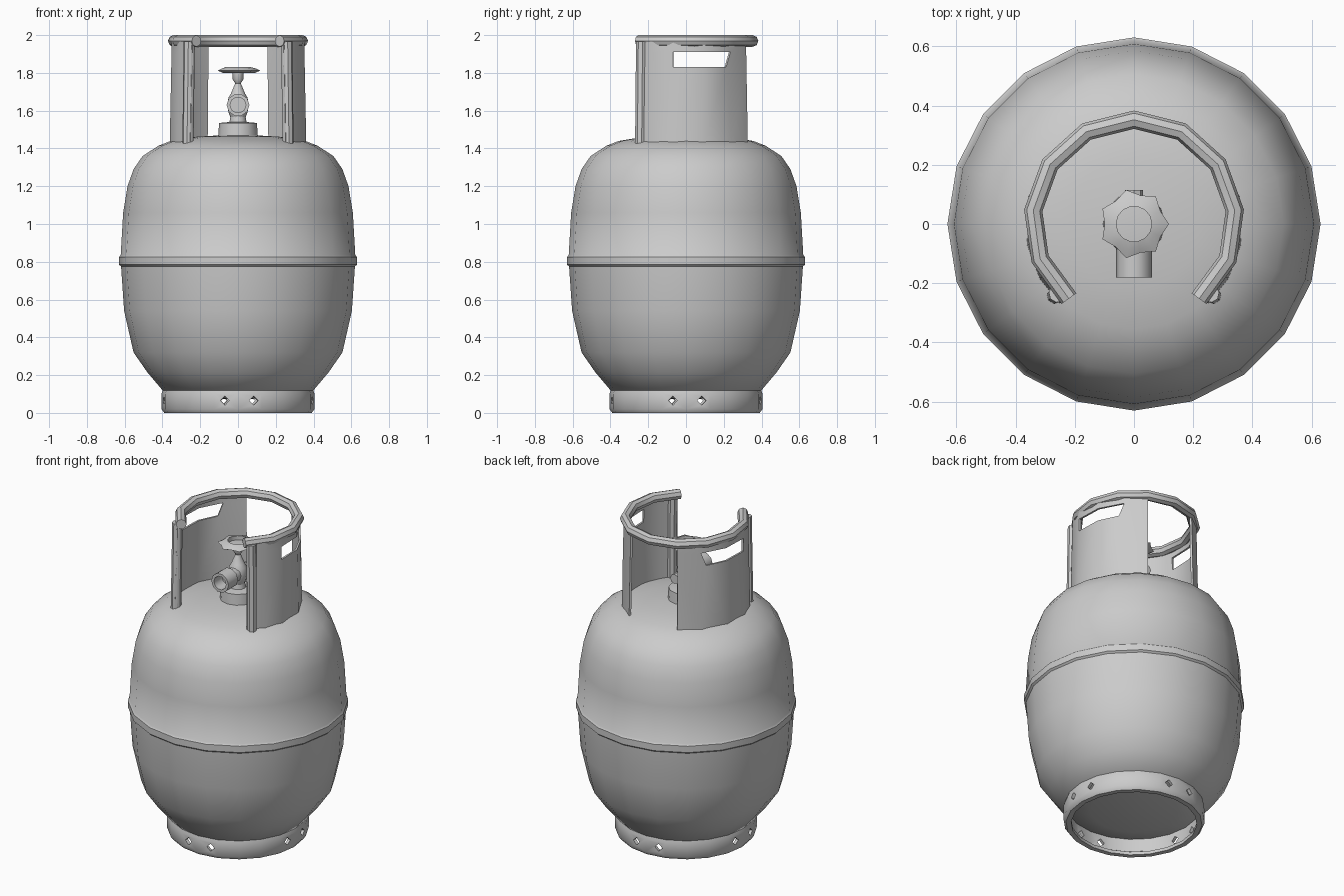
import bpy, bmesh
from math import sin, cos, pi, radians
from mathutils import Matrix, Vector

if "Cube" in bpy.data.objects:
    bpy.data.objects.remove(bpy.data.objects["Cube"])


def finish(name, bm, angle=40, matrix=None):
    if matrix:
        bm.transform(matrix)
    bmesh.ops.recalc_face_normals(bm, faces=bm.faces)
    me = bpy.data.meshes.new(name)
    bm.to_mesh(me)
    bm.free()
    ob = bpy.data.objects.new(name, me)
    bpy.context.collection.objects.link(ob)
    smooth(ob, angle)
    return ob


def smooth(ob, angle=40):
    bpy.ops.object.select_all(action='DESELECT')
    ob.select_set(True)
    bpy.context.view_layer.objects.active = ob
    bpy.ops.object.shade_smooth_by_angle(angle=radians(angle))


def lathe(name, profile, sides, closed=False, matrix=None, angle=40, wave=None):
    """Revolve (radius, height) points; wave = (min radius, factor) scallops the rim."""
    bm = bmesh.new()
    rings = []
    for r, z in profile:
        if r == 0:
            rings.append([bm.verts.new((0, 0, z))] * sides)
            continue
        ring = []
        for i in range(sides):
            a = 2 * pi * i / sides
            k = wave[1] if wave and r > wave[0] and i % 2 else 1
            ring.append(bm.verts.new((r * k * cos(a), r * k * sin(a), z)))
        rings.append(ring)
    pairs = list(zip(rings, rings[1:])) + ([(rings[-1], rings[0])] if closed else [])
    for lo, hi in pairs:
        for i in range(sides):
            j = (i + 1) % sides
            bm.faces.new(list(dict.fromkeys((lo[i], lo[j], hi[j], hi[i]))))
    return finish(name, bm, angle, matrix)


def tube(name, points, radius):
    cu = bpy.data.curves.new(name, 'CURVE')
    cu.dimensions = '3D'
    cu.bevel_depth = radius
    cu.bevel_resolution = 2
    cu.use_fill_caps = True
    sp = cu.splines.new('POLY')
    sp.points.add(len(points) - 1)
    for p, co in zip(sp.points, points):
        p.co = (*co, 1)
    ob = bpy.data.objects.new(name, cu)
    bpy.context.collection.objects.link(ob)
    bpy.ops.object.select_all(action='DESELECT')
    ob.select_set(True)
    bpy.context.view_layer.objects.active = ob
    bpy.ops.object.convert(target='MESH')
    smooth(bpy.context.object)


# Pressure vessel with weld band
lathe("tank_body", [(0, .07), (.25, .085), (.40, .12), (.48, .215), (.553, .32), (.603, .54),
                    (.619, .775), (.63, .785), (.63, .825), (.621, .835), (.608, 1.06),
                    (.585, 1.20), (.553, 1.29), (.505, 1.36), (.42, 1.415), (.355, 1.44),
                    (.22, 1.462), (0, 1.475)], 20)

# Foot ring with diamond drain holes
foot = lathe("foot_ring", [(.395, .13), (.405, .10), (.405, .02), (.39, 0), (.36, 0),
                           (.36, .02), (.385, .035), (.385, .13)], 20, closed=True)
bm = bmesh.new()
for quarter in range(4):
    for off in (-10, 12):
        a = radians(90 * quarter + off)
        m = (Matrix.Translation((.40 * cos(a), .40 * sin(a), .065))
             @ Matrix.Rotation(a, 4, 'Z') @ Matrix.Rotation(pi / 2, 4, 'Y'))
        bmesh.ops.create_cone(bm, cap_ends=True, segments=4, radius1=.024,
                              radius2=.024, depth=.1, matrix=m)
cutter = finish("drain_hole_cutter", bm)
cutter.hide_render = True
mod = foot.modifiers.new("drain_holes", 'BOOLEAN')
mod.operation = 'DIFFERENCE'
mod.object = cutter
bpy.context.view_layer.objects.active = foot
bpy.ops.object.modifier_apply(modifier=mod.name)
bpy.data.objects.remove(cutter)
smooth(foot)

# Collar walls: one per side, each with a tapered hand slot
angles = [-47, -30, -11, 15, 41, 63]
levels = [1.425, 1.83, 1.91, 1.965]
for side, label in ((1, "right"), (-1, "left")):
    bm = bmesh.new()
    grid = []
    for n, a in enumerate(angles):
        col = []
        for k, z in enumerate(levels):
            t = radians(a - (5 if n == 4 and k == 1 else 0))
            r = .362 - .02 * (z - 1.43)
            col.append(bm.verts.new((side * r * cos(t), r * sin(t), z)))
        grid.append(col)
    for n in range(len(angles) - 1):
        for k in range(3):
            if k == 1 and n in (2, 3):
                continue
            bm.faces.new((grid[n][k], grid[n + 1][k], grid[n + 1][k + 1], grid[n][k + 1]))
    wall = finish("collar_wall_" + label, bm)
    mod = wall.modifiers.new("thickness", 'SOLIDIFY')
    mod.thickness = .012
    mod.offset = 0
    bpy.ops.object.modifier_apply(modifier=mod.name)
    smooth(wall)
    # Rolled front edge
    tube("collar_edge_" + label, [(side * .265, -.24, 1.42), (side * .258, -.235, 1.965)], .03)

# Top grip ring, open at the front
ring = []
for i in range(11):
    a = radians(-50 + 28 * i)
    ring.append((.342 * cos(a), .01 + .342 * sin(a), 1.969))
tube("grip_ring", ring, .031)

# Valve
lathe("valve_base", [(.105, 1.465), (.10, 1.535), (.045, 1.54), (.04, 1.57), (0, 1.57)], 12)
lathe("valve_body", [(.038, 1.56), (.05, 1.59), (.057, 1.63), (.05, 1.67), (.038, 1.69),
                     (.015, 1.745), (.028, 1.765), (.028, 1.80), (.065, 1.805), (0, 1.81)], 10)
out = Matrix.Translation((0, 0, 1.63)) @ Matrix.Rotation(pi / 2, 4, 'X')
lathe("valve_outlet", [(0, 0), (.045, .02), (.045, .08), (.06, .085), (.06, .18),
                       (.042, .18), (.042, .10), (0, .10)], 10, matrix=out)
back = Matrix.Translation((0, 0, 1.63)) @ Matrix.Rotation(-pi / 2, 4, 'X')
lathe("relief_plug", [(0, .02), (.03, .03), (.03, .115), (0, .115)], 8, matrix=back)
lathe("hand_wheel", [(.06, 1.80), (.09, 1.80), (.118, 1.812), (.09, 1.825), (.06, 1.832)],
      14, closed=True, wave=(.08, .84))
